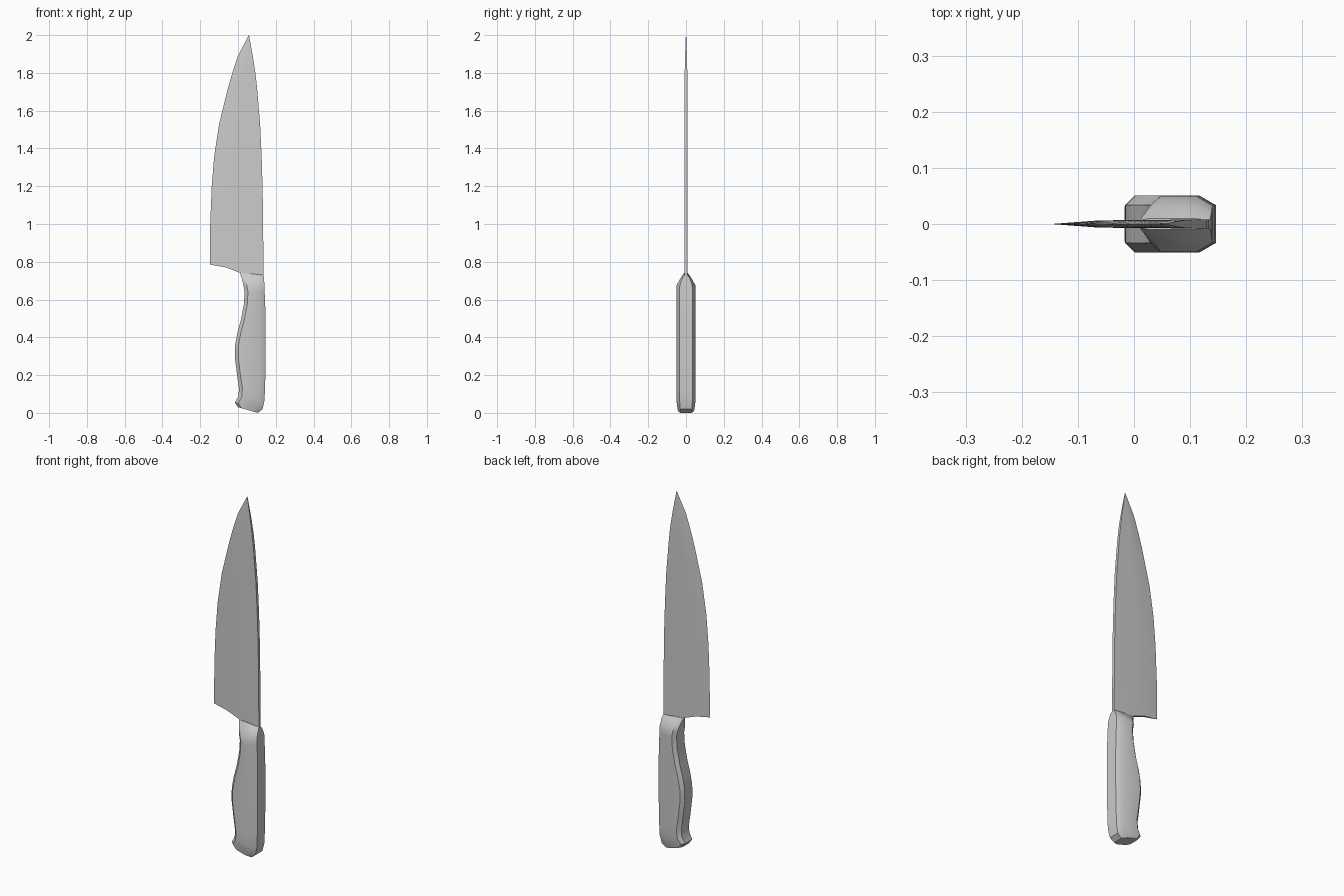
import bpy, bmesh


def loft(name, rings):
    """Skin a list of equal-length closed rings and cap both ends."""
    bm = bmesh.new()
    rows = [[bm.verts.new(p) for p in ring] for ring in rings]
    n = len(rows[0])
    for a, b in zip(rows, rows[1:]):
        for i in range(n):
            j = (i + 1) % n
            bm.faces.new((a[i], a[j], b[j], b[i]))
    bm.faces.new(rows[0])
    bm.faces.new(rows[-1])
    bmesh.ops.remove_doubles(bm, verts=bm.verts, dist=1e-5)
    bmesh.ops.recalc_face_normals(bm, faces=bm.faces)
    mesh = bpy.data.meshes.new(name)
    bm.to_mesh(mesh)
    bm.free()
    obj = bpy.data.objects.new(name, mesh)
    bpy.context.collection.objects.link(obj)
    bpy.ops.object.select_all(action='DESELECT')
    obj.select_set(True)
    bpy.context.view_layer.objects.active = obj
    bpy.ops.object.shade_smooth_by_angle(angle=0.56)
    return obj


# Handle: chamfered sections as (left x, left z, right x, right z, half width)
handle_rows = [
    (0.000, 0.030, 0.105, 0.000, 0.042),
    (-0.017, 0.055, 0.130, 0.020, 0.046),
    (0.003, 0.090, 0.140, 0.065, 0.051),
    (0.005, 0.130, 0.143, 0.130, 0.051),
    (-0.005, 0.200, 0.145, 0.200, 0.051),
    (-0.016, 0.290, 0.146, 0.290, 0.051),
    (-0.015, 0.360, 0.146, 0.360, 0.051),
    (-0.003, 0.425, 0.146, 0.425, 0.051),
    (0.015, 0.490, 0.146, 0.490, 0.051),
    (0.031, 0.575, 0.144, 0.575, 0.051),
    (0.035, 0.640, 0.141, 0.640, 0.051),
    (0.029, 0.675, 0.140, 0.675, 0.050),
    (0.020, 0.712, 0.138, 0.712, 0.030),
    (0.010, 0.742, 0.135, 0.730, 0.010),
]


def handle_ring(lx, lz, rx, rz, w):
    def point(x, y):
        return (x, y, lz + (rz - lz) * (x - lx) / (rx - lx))
    half = [(lx, 0.66 * w), (lx + 0.018, w), (rx - 0.03, w), (rx, 0.66 * w)]
    return [point(x, y) for x, y in half] + [point(x, -y) for x, y in reversed(half)]


loft("handle", [handle_ring(*r) for r in handle_rows])

# Blade: rows as (z, cutting edge x, spine x, half thickness)
blade_rows = [
    (0.785, -0.148, 0.135, 0.008),
    (1.00, -0.147, 0.133, 0.008),
    (1.20, -0.139, 0.130, 0.008),
    (1.36, -0.126, 0.125, 0.008),
    (1.53, -0.100, 0.117, 0.008),
    (1.72, -0.053, 0.101, 0.0075),
    (1.80, -0.030, 0.092, 0.007),
    (1.89, 0.000, 0.078, 0.005),
    (2.00, 0.057, 0.058, 0.001),
]
columns = [(0.0, 0.0), (0.3, 0.8), (0.56, 0.9), (1.0, 1.0)]
heel_drop = [0.0, 0.015, 0.043, 0.055]


def blade_ring(index, z, x0, x1, t):
    drop = heel_drop if index == 0 else [0] * 4
    side = [(x0 + (x1 - x0) * u, t * k, z - d) for (u, k), d in zip(columns, drop)]
    return side + [(x, -y, zz) for x, y, zz in reversed(side[1:])]


loft("blade", [blade_ring(i, *r) for i, r in enumerate(blade_rows)])
